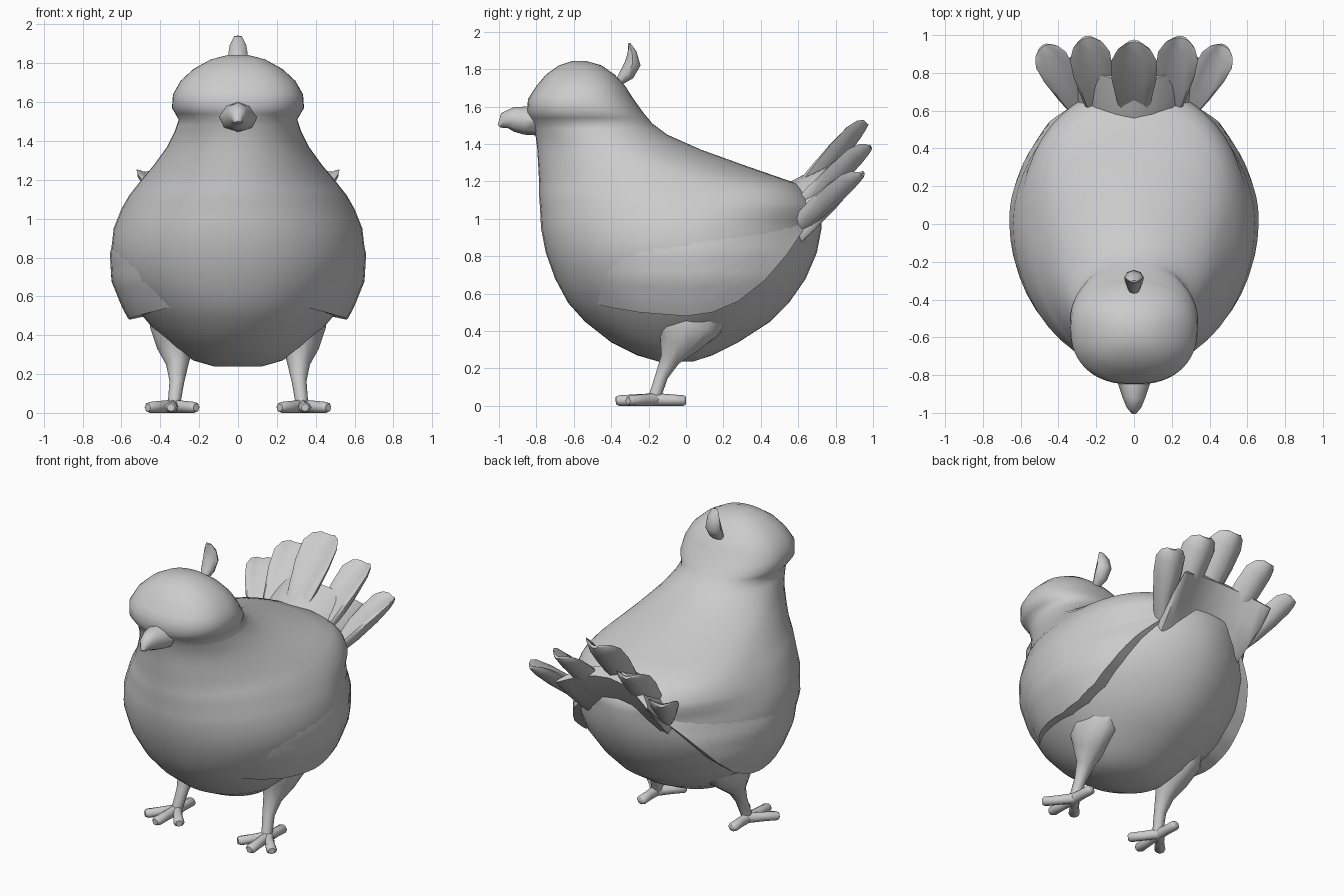
import bpy, bmesh, math
from mathutils import Vector

if "Cube" in bpy.data.objects:
    bpy.data.objects.remove(bpy.data.objects["Cube"], do_unlink=True)

grey = bpy.data.materials.new("plain grey")
grey.use_nodes = True
COLOUR = (0.6, 0.6, 0.6, 1)
grey.diffuse_color = COLOUR
grey.node_tree.nodes["Principled BSDF"].inputs["Base Color"].default_value = COLOUR


def loft(name, rings, closed=True):
    """Skin a list of equal point rings; closed rings also get end caps."""
    bm = bmesh.new()
    rows = [[bm.verts.new(p) for p in ring] for ring in rings]
    n = len(rows[0])
    for a, b in zip(rows, rows[1:]):
        for i in range(n if closed else n - 1):
            j = (i + 1) % n
            bm.faces.new((a[i], a[j], b[j], b[i]))
    if closed:
        bm.faces.new(rows[0][::-1])
        bm.faces.new(rows[-1])
    bmesh.ops.recalc_face_normals(bm, faces=bm.faces)
    mesh = bpy.data.meshes.new(name)
    bm.to_mesh(mesh)
    bm.free()
    mesh.materials.append(grey)
    obj = bpy.data.objects.new(name, mesh)
    bpy.context.collection.objects.link(obj)
    bpy.ops.object.select_all(action="DESELECT")
    obj.select_set(True)
    bpy.context.view_layer.objects.active = obj
    bpy.ops.object.shade_smooth_by_angle(angle=math.radians(50))
    return obj


def tube(name, path, up, sides=8, cup=0.0):
    """Sweep an ellipse along (position, half width, half height) stations."""
    pts = [Vector(p) for p, _, _ in path]
    rings = []
    for k, (_, rw, rh) in enumerate(path):
        t = (pts[min(k + 1, len(pts) - 1)] - pts[max(k - 1, 0)]).normalized()
        a = t.cross(Vector(up)).normalized()
        b = a.cross(t)
        ring = []
        for i in range(sides):
            ang = math.tau * i / sides
            c = math.cos(ang)
            ring.append(pts[k] + a * rw * c + b * (rh * math.sin(ang) + cup * rw * c * c))
        rings.append(ring)
    return loft(name, rings)


def mirrored(v, s):
    return (v[0] * s, v[1], v[2])


def refine(rows, steps):
    """Insert evenly spaced rows between the given ones."""
    out = [tuple(p + (q - p) * k / steps for p, q in zip(a, b))
           for a, b in zip(rows, rows[1:]) for k in range(steps)]
    return out + [rows[-1]]


# Body and head profile: height, front, back, half width
PROFILE = [
    (0.238, -0.15, 0.04, 0.12), (0.27, -0.26, 0.14, 0.23), (0.34, -0.4, 0.28, 0.33),
    (0.45, -0.54, 0.45, 0.45), (0.55, -0.63, 0.55, 0.535), (0.68, -0.7, 0.64, 0.62),
    (0.82, -0.75, 0.7, 0.655), (0.95, -0.775, 0.725, 0.64), (1.05, -0.78, 0.725, 0.6),
    (1.12, -0.785, 0.67, 0.56), (1.19, -0.785, 0.59, 0.505), (1.28, -0.79, 0.33, 0.43),
    (1.37, -0.795, 0.08, 0.365), (1.45, -0.805, -0.1, 0.325), (1.51, -0.82, -0.18, 0.305),
    (1.57, -0.85, -0.23, 0.34), (1.64, -0.845, -0.28, 0.335), (1.71, -0.8, -0.325, 0.295),
    (1.77, -0.75, -0.38, 0.23), (1.82, -0.68, -0.45, 0.14), (1.843, -0.61, -0.53, 0.05),
]


def section(z):
    """Interpolated section: centre, front and back length, width, exponents."""
    for a, b in zip(PROFILE, PROFILE[1:]):
        if z <= b[0]:
            break
    t = (z - a[0]) / (b[0] - a[0])
    front, back, w = (a[i] + (b[i] - a[i]) * t for i in (1, 2, 3))
    mid = front + (back - front) * 0.52
    rump = max(0, 1 - abs(z - 1.17) / 0.18)
    head = max(0, min(1, (z - 1.42) / 0.15))
    return mid, mid - front, back - mid, w, 2 + 0.35 * head, 1.87 + 0.85 * rump + 0.35 * head


def body_ring(z, count=48):
    mid, lf, lb, w, nf, nb = section(z)
    ring = []
    for i in range(count):
        c, s = math.cos(math.tau * i / count), math.sin(math.tau * i / count)
        n, length = (nb, lb) if s > 0 else (nf, lf)
        ring.append((math.copysign(w * abs(c) ** (2 / n), c),
                     mid + math.copysign(length * abs(s) ** (2 / n), s), z))
    return ring


def body_x(y, z):
    mid, lf, lb, w, nf, nb = section(z)
    n, length = (nb, lb) if y > mid else (nf, lf)
    return w * max(0, 1 - abs((y - mid) / length) ** n) ** (1 / n)


loft("body", [body_ring(row[0]) for row in refine(PROFILE, 2)])

# Beak with a rounded ridge
tube("beak", [((0, -0.78, 1.525), 0.11, 0.08), ((0, -0.86, 1.525), 0.08, 0.075),
              ((0, -0.92, 1.532), 0.06, 0.066), ((0, -0.97, 1.525), 0.04, 0.044),
              ((0, -1, 1.495), 0.015, 0.01)], (0, 0, 1))

# Curled crest
tube("crest", [((0, -0.36, 1.73), 0.025, 0.02), ((0, -0.315, 1.775), 0.045, 0.04),
               ((0, -0.285, 1.83), 0.052, 0.043), ((0, -0.288, 1.89), 0.044, 0.024),
               ((0, -0.305, 1.94), 0.02, 0.006)], (0, -1, 0))

# Wing lower edge: y, z
EDGE = refine([(-0.5, 0.55), (-0.4, 0.525), (-0.25, 0.5), (0, 0.48), (0.14, 0.5),
               (0.28, 0.56), (0.42, 0.67), (0.54, 0.81), (0.62, 0.93), (0.67, 1.03)], 3)


def wing(side, s):
    rings = []
    for k, (y, low) in enumerate(EDGE):
        swell = math.sin(math.pi * k / (len(EDGE) - 1))
        top = 1.1 - 0.05 * max(0, y)
        column = [(s * (body_x(y, low + 0.03) - 0.09), y, low + 0.03)]
        for i in range(14):
            t = i / 13
            z = low + (top - low) * t
            out = 0.1 * swell * (1 - t) ** 2 - 0.02 * t - 0.01 * (1 - swell)
            column.append((s * (body_x(y, z) + out), y, z))
        rings.append(column)
    loft(side + "_wing", rings, closed=False)


# Tail feathers: base, tip, up direction, half width at the broad end
def feather(name, base, tip, up, width):
    base, tip = Vector(base), Vector(tip)
    stations = [(0, 0.4, 0.04), (0.35, 0.75, 0.05), (0.65, 0.98, 0.042),
                (0.86, 1, 0.028), (0.96, 0.75, 0.016), (1, 0.4, 0.008)]
    tube(name, [(base.lerp(tip, t), width * f, h) for t, f, h in stations],
         up, sides=12, cup=0.55)


# Arched fan root that joins the feathers to the rump
tube("tail_root", [((0, 0.42, 0.93), 0.3, 0.16), ((0, 0.57, 1.07), 0.33, 0.125),
                   ((0, 0.68, 1.17), 0.345, 0.085), ((0, 0.78, 1.265), 0.34, 0.035)],
     (0, -1, 1), sides=20, cup=-0.45)

feather("middle_tail_feather", (0, 0.54, 1.05), (0, 0.97, 1.51), (0, -1, 1), 0.122)

for side, s in (("left", 1), ("right", -1)):
    wing(side, s)
    feather(side + "_inner_tail_feather", mirrored((0.17, 0.54, 0.98), s),
            mirrored((0.255, 0.99, 1.38), s), (-0.25 * s, -1, 1), 0.108)
    feather(side + "_outer_tail_feather", mirrored((0.28, 0.58, 0.95), s),
            mirrored((0.48, 0.945, 1.235), s), (-0.4 * s, -0.8, 1), 0.09)

    # Thigh and shank
    leg = [((0.3, 0.02, 0.53), 0.13, 0.24), ((0.33, 0, 0.43), 0.125, 0.19),
           ((0.322, -0.04, 0.34), 0.095, 0.115), ((0.312, -0.085, 0.25), 0.058, 0.055),
           ((0.315, -0.13, 0.16), 0.038, 0.036), ((0.33, -0.17, 0.04), 0.032, 0.034)]
    tube(side + "_leg", [(mirrored(p, s), a, b) for p, a, b in leg], (0, -1, 0), sides=10)

    # Three front toes and one back toe
    hub = Vector(mirrored((0.335, -0.16, 0.034), s))
    toes = {"middle": (0.345, -0.375), "outer": (0.465, -0.31),
            "inner": (0.215, -0.31), "back": (0.335, 0)}
    for toe, (x, y) in toes.items():
        tip = Vector((x * s, y, 0.028))
        tube(f"{side}_{toe}_toe", [(hub, 0.032, 0.034), (hub.lerp(tip, 0.5), 0.028, 0.031),
                                   (hub.lerp(tip, 0.92), 0.034, 0.028), (tip, 0.02, 0.02)],
             (0, 0, 1))
